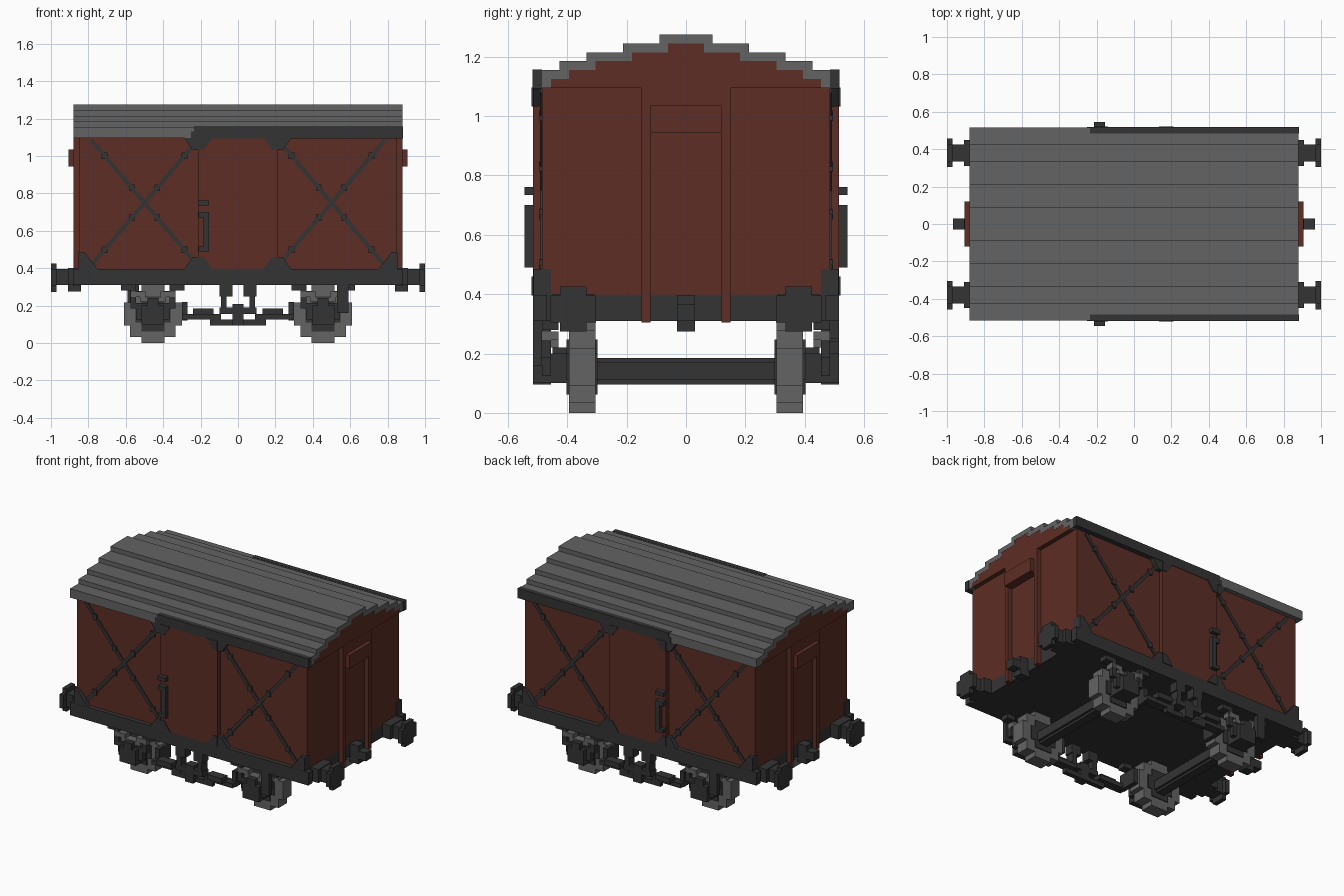
import bpy, bmesh, math
from mathutils import Matrix, Vector

cube = bpy.data.objects.get("Cube")
if cube:
    bpy.data.objects.remove(cube, do_unlink=True)


def material(name, rgb):
    m = bpy.data.materials.new(name)
    m.use_nodes = True
    m.diffuse_color = (*rgb, 1)
    m.node_tree.nodes["Principled BSDF"].inputs["Base Color"].default_value = (*rgb, 1)
    return m


BROWN = material("red brown paint", (0.108, 0.027, 0.018))
GREY = material("mid grey", (0.125, 0.125, 0.125))
DARK = material("dark iron", (0.034, 0.034, 0.034))


def finish(name, bm, mat):
    bmesh.ops.recalc_face_normals(bm, faces=bm.faces)
    me = bpy.data.meshes.new(name)
    bm.to_mesh(me)
    bm.free()
    me.materials.append(mat)
    ob = bpy.data.objects.new(name, me)
    bpy.context.collection.objects.link(ob)
    return ob


def boxes(name, mat, *specs):
    """One object from boxes given as (x0, x1, y0, y1, z0, z1)."""
    bm = bmesh.new()
    for x0, x1, y0, y1, z0, z1 in specs:
        mid = Vector((x0 + x1, y0 + y1, z0 + z1)) / 2
        size = Matrix.Diagonal((x1 - x0, y1 - y0, z1 - z0, 1))
        bmesh.ops.create_cube(bm, size=1, matrix=Matrix.Translation(mid) @ size)
    return finish(name, bm, mat)


def prism(name, mat, pts, axis, a0, a1):
    """Extrude a flat outline: (y, z) along x, or (x, z) along y."""
    bm = bmesh.new()
    place = (lambda u, v: (a0, u, v)) if axis == "x" else (lambda u, v: (u, a0, v))
    face = bm.faces.new([bm.verts.new(place(u, v)) for u, v in pts])
    ext = bmesh.ops.extrude_face_region(bm, geom=[face])["geom"]
    shift = Vector((a1 - a0, 0, 0)) if axis == "x" else Vector((0, a1 - a0, 0))
    bmesh.ops.translate(bm, vec=shift, verts=[g for g in ext if isinstance(g, bmesh.types.BMVert)])
    return finish(name, bm, mat)


def stairs(steps, base):
    """Symmetric stepped arch from its left foot to its right foot."""
    right = []
    for i, (y, z) in enumerate(steps):
        right += [(y, z), (y, steps[i + 1][1] if i + 1 < len(steps) else base)]
    return [(-y, z) for y, z in reversed(right)] + right


def disc(cu, cv, corner):
    """Stepped round outline mirrored from one quarter."""
    q = corner
    pts = q + [(-u, v) for u, v in reversed(q)] + [(-u, -v) for u, v in q] + [(u, -v) for u, v in reversed(q)]
    return [(cu + u, cv + v) for u, v in pts]


# Stepped roof shell and the gables beneath it
outer = stairs([(.09, 1.275), (.213, 1.245), (.335, 1.215), (.426, 1.185), (.515, 1.155)], 1.095)
inner = stairs([(.06, 1.245), (.182, 1.215), (.305, 1.185), (.395, 1.155), (.455, 1.125)], 1.095)
prism("roof", GREY, outer + inner[::-1], "x", -.88, .88)
prism("gable_block", BROWN, inner, "x", -.879, .879)

# Body and floor frame
boxes("body", BROWN, (-.85, .85, -.485, .485, .395, 1.1))
boxes("floor_frame", DARK, (-.85, .85, -.485, .485, .31, .397))

# End posts, vent hoods, couplings and buffers
for sx, end in ((1, "left"), (-1, "right")):
    def ex(a, b):
        return tuple(sorted((sx * a, sx * b)))
    boxes(f"end_posts_{end}", BROWN,
          (*ex(.84, .88), .12, .15, .305, 1.1), (*ex(.84, .88), -.15, -.12, .305, 1.1),
          (*ex(.84, .88), -.12, .12, .945, 1.1))
    boxes(f"vent_hood_{end}", BROWN, (*ex(.87, .907), -.12, .12, .945, 1.035))
    boxes(f"coupling_{end}", DARK, (*ex(.84, .91), -.03, .03, .275, .397),
          (*ex(.9, .967), -.03, .03, .31, .365))
    for sy in (1, -1):
        tag = f"{end}_{'back' if sy > 0 else 'front'}"
        boxes(f"buffer_shank_{tag}", DARK,
              (*ex(.84, .91), *sorted((sy * .31, sy * .45)), .31, .4),
              (*ex(.9, .975), *sorted((sy * .335, sy * .425)), .31, .395))
        head = disc(sy * .38, .35, [(.076, .045), (.045, .045), (.045, .076)])
        prism(f"buffer_head_{tag}", DARK, head, "x", *ex(.97, 1.0))

# Everything repeated on the two long sides
for sy, side in ((1, "back"), (-1, "front")):
    def wy(a, b):
        return tuple(sorted((sy * a, sy * b)))

    boxes(f"sole_rail_{side}", DARK, (-.88, .88, *wy(.47, .515), .31, .397))
    boxes(f"eave_strip_{side}", DARK, (-.235, .882, *wy(.485, .518), 1.093, 1.157),
          (-.25, -.235, *wy(.485, .518), 1.093, 1.13))
    boxes(f"sliding_door_{side}", BROWN, (-.213, .21, *wy(.48, .515), .395, 1.1))
    boxes(f"door_handle_{side}", DARK,
          (-.185, -.155, *wy(.51, .545), .49, .7), (-.21, -.18, *wy(.51, .545), .49, .515),
          (-.21, -.18, *wy(.51, .545), .67, .7), (-.215, -.155, *wy(.51, .545), .735, .762))

    # Gusset plates at door edges and wall corners
    for i, x in enumerate((-.213, .21)):
        s = 1 if x < 0 else -1
        for zb, dz in ((.395, .065), (1.097, -.065)):
            tip, up = zb + dz, "bottom" if dz > 0 else "top"
            prism(f"door_gusset_{up}_{i}_{side}", DARK,
                  [(x, zb), (x + s * .075, zb), (x + s * .03, tip), (x, tip)], "y", sy * .51, sy * .521)
            prism(f"wall_gusset_{up}_{i}_{side}", DARK,
                  [(x, zb), (x - s * .075, zb), (x - s * .03, tip), (x, tip)], "y", sy * .48, sy * .515)
    for s in (-1, 1):
        prism(f"corner_gusset_{s}_{side}", DARK,
              [(s * .853, .395), (s * .75, .395), (s * .82, .485), (s * .853, .485)], "y", sy * .455, sy * .514)

    # Crossed braces with bolt heads
    for cx in (-.5, .5):
        bm = bmesh.new()
        for s in (-1, 1):
            ang = math.atan2(.335, s * .285)
            m = (Matrix.Translation((cx, sy * .488, .75)) @ Matrix.Rotation(-ang, 4, "Y")
                 @ Matrix.Diagonal((.88, .008, .022, 1)))
            bmesh.ops.create_cube(bm, size=1, matrix=m)
            for t in (-.75, -.24, .24, .75):
                m = Matrix.Translation((cx + t * s * .285, sy * .489, .75 + t * .335))
                bmesh.ops.create_cube(bm, size=1, matrix=m @ Matrix.Diagonal((.03, .014, .035, 1)))
        finish(f"cross_brace_{'left' if cx > 0 else 'right'}_{side}", bm, DARK)

    # Wheels, hubs, axle boxes and springs
    for cx in (-.455, .455):
        tag = f"{'left' if cx > 0 else 'right'}_{side}"
        rim = [(.155, .062), (.122, .062), (.122, .122), (.062, .122), (.062, .155)]
        hub = [(.093, .045), (.062, .045), (.062, .093)]
        prism(f"wheel_{tag}", GREY, disc(cx, .155, rim), "y", sy * .305, sy * .395)
        prism(f"wheel_centre_{tag}", DARK, disc(cx, .155, hub), "y", sy * .299, sy * .402)
        boxes(f"axle_box_{tag}", DARK,
              (cx - .06, cx + .06, *wy(.4, .515), .1, .2),
              (cx - .09, cx + .09, *wy(.455, .485), .125, .215),
              (cx - .03, cx + .03, *wy(.455, .515), .19, .24),
              (cx - .12, cx - .09, *wy(.455, .485), .185, .315),
              (cx + .09, cx + .12, *wy(.455, .485), .185, .315))
        boxes(f"leaf_spring_{tag}", GREY,
              (cx - .07, cx + .07, *wy(.43, .485), .22, .245),
              (cx - .12, cx - .04, *wy(.43, .485), .245, .275),
              (cx + .04, cx + .12, *wy(.43, .485), .245, .275))
        boxes(f"spring_hangers_{tag}", DARK,
              (cx - .17, cx - .11, *wy(.43, .485), .28, .315),
              (cx + .11, cx + .17, *wy(.43, .485), .28, .315))

    # Brake linkage between the wheels
    boxes(f"brake_linkage_{side}", DARK,
          (-.092, -.062, *wy(.455, .515), .19, .315), (.062, .092, *wy(.455, .515), .19, .315),
          (-.1, -.03, *wy(.455, .515), .25, .31), (.03, .1, *wy(.455, .515), .25, .31),
          (-.1, .1, *wy(.455, .515), .155, .19), (-.03, .03, *wy(.455, .515), .095, .21),
          (-.15, .15, *wy(.455, .485), .095, .125),
          (-.3, -.09, *wy(.425, .485), .125, .155), (.09, .3, *wy(.425, .485), .125, .155),
          (-.24, -.13, *wy(.455, .515), .15, .185), (.13, .24, *wy(.455, .515), .15, .185))
    boxes(f"brake_blocks_{side}", DARK,
          (-.3, -.27, *wy(.32, .45), .12, .22), (.27, .3, *wy(.32, .45), .12, .22))
    lever = sorted((-sy * .53, -sy * .59))
    boxes(f"brake_lever_{side}", DARK, (*lever, *wy(.485, .515), .16, .315))

# Axles
for cx, tag in ((-.455, "right"), (.455, "left")):
    boxes(f"axle_{tag}", DARK, (cx - .03, cx + .03, -.305, .305, .095, .185),
          (cx - .045, cx + .045, -.305, .305, .11, .17))
